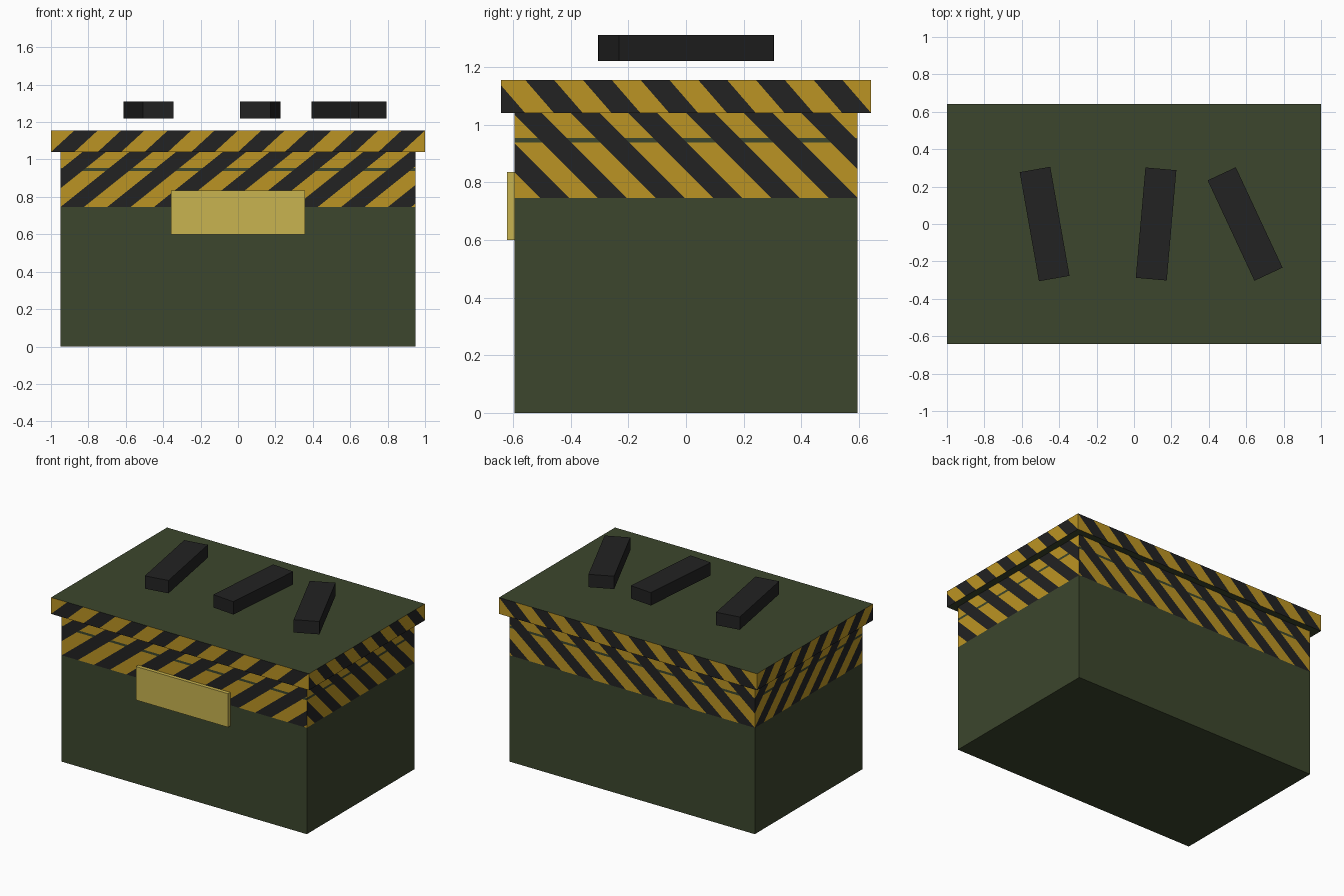
import bpy, bmesh, math
from mathutils import Vector, Matrix

if "Cube" in bpy.data.objects:
    bpy.data.objects.remove(bpy.data.objects["Cube"])


def material(name, rgb):
    m = bpy.data.materials.new(name)
    m.diffuse_color = (*rgb, 1.0)
    m.use_nodes = True
    m.node_tree.nodes["Principled BSDF"].inputs["Base Color"].default_value = m.diffuse_color
    return m


GREEN = material("olive green", (0.045, 0.061, 0.026))
YELLOW = material("hazard yellow", (0.50, 0.296, 0.017))
BLACK = material("soft black", (0.016, 0.016, 0.016))
BRASS = material("pale brass", (0.578, 0.456, 0.080))


def box_bmesh(lo, hi):
    bm = bmesh.new()
    bmesh.ops.create_cube(bm, size=1)
    lo, hi = Vector(lo), Vector(hi)
    for v in bm.verts:
        v.co = Vector([(lo[i] + hi[i]) / 2 + v.co[i] * (hi[i] - lo[i]) for i in range(3)])
    return bm


def finish(bm, name, mats):
    bm.normal_update()
    me = bpy.data.meshes.new(name)
    bm.to_mesh(me)
    bm.free()
    for m in mats:
        me.materials.append(m)
    ob = bpy.data.objects.new(name, me)
    bpy.context.collection.objects.link(ob)
    return ob


def cut(bm, faces, co, no):
    geom = set(faces)
    for f in faces:
        geom.update(f.edges)
        geom.update(f.verts)
    bmesh.ops.bisect_plane(bm, geom=list(geom), dist=1e-5, plane_co=co, plane_no=no)


def striped_box(name, lo, hi, z0, rate, seam=None):
    """Box whose walls above z0 carry diagonal stripes; rate = periods per unit height."""
    bm = box_bmesh(lo, hi)
    for z in [z0] + list(seam or []):
        if z > lo[2]:
            cut(bm, bm.faces[:], (0, 0, z), (0, 0, 1))
    # wall axis -> start corner, signed stripe period
    walls = {1: (0, lo[0], 0.25), 0: (1, hi[1], -0.20)}

    def band(axis):
        bm.normal_update()
        return [f for f in bm.faces if abs(f.normal[axis]) > 0.9
                and f.calc_center_median().z > z0]

    for axis, (along, start, period) in walls.items():
        no = Vector((0, 0, -rate))
        no[along] = 1 / period
        for k in range(-6, 20):
            co = Vector((0, 0, z0))
            co[along] = start + period * k / 2
            cut(bm, band(axis), co, no.normalized())
    # colour the cut faces by stripe phase
    for axis, (along, start, period) in walls.items():
        for f in band(axis):
            c = f.calc_center_median()
            phase = (c[along] - start) / period - (c.z - z0) * rate
            if phase % 1 < 0.5:
                f.material_index = 2
            elif not (seam and seam[0] < c.z < seam[1]):
                f.material_index = 1
    return finish(bm, name, [GREEN, YELLOW, BLACK])


# crate body with striped upper band and a thin green seam
striped_box("crate_body", (-0.95, -0.595, 0), (0.95, 0.595, 1.04), 0.745, 5.0, (0.938, 0.954))

# overhanging lid with striped rim
striped_box("crate_lid", (-1.0, -0.642, 1.04), (1.0, 0.642, 1.155), 1.04, 0.5 / 0.115)

# front plate
finish(box_bmesh((-0.357, -0.62, 0.60), (0.357, -0.59, 0.835)), "front_plate", [BRASS])

# three loose bars hovering over the lid
for i, (x, deg) in enumerate([(-0.478, 10), (0.118, -5), (0.594, 25)]):
    bm = box_bmesh((-0.083, -0.296, 1.22), (0.083, 0.296, 1.31))
    bm.transform(Matrix.Translation((x, 0, 0)) @ Matrix.Rotation(math.radians(deg), 4, 'Z'))
    finish(bm, f"top_bar_{i + 1}", [BLACK])
